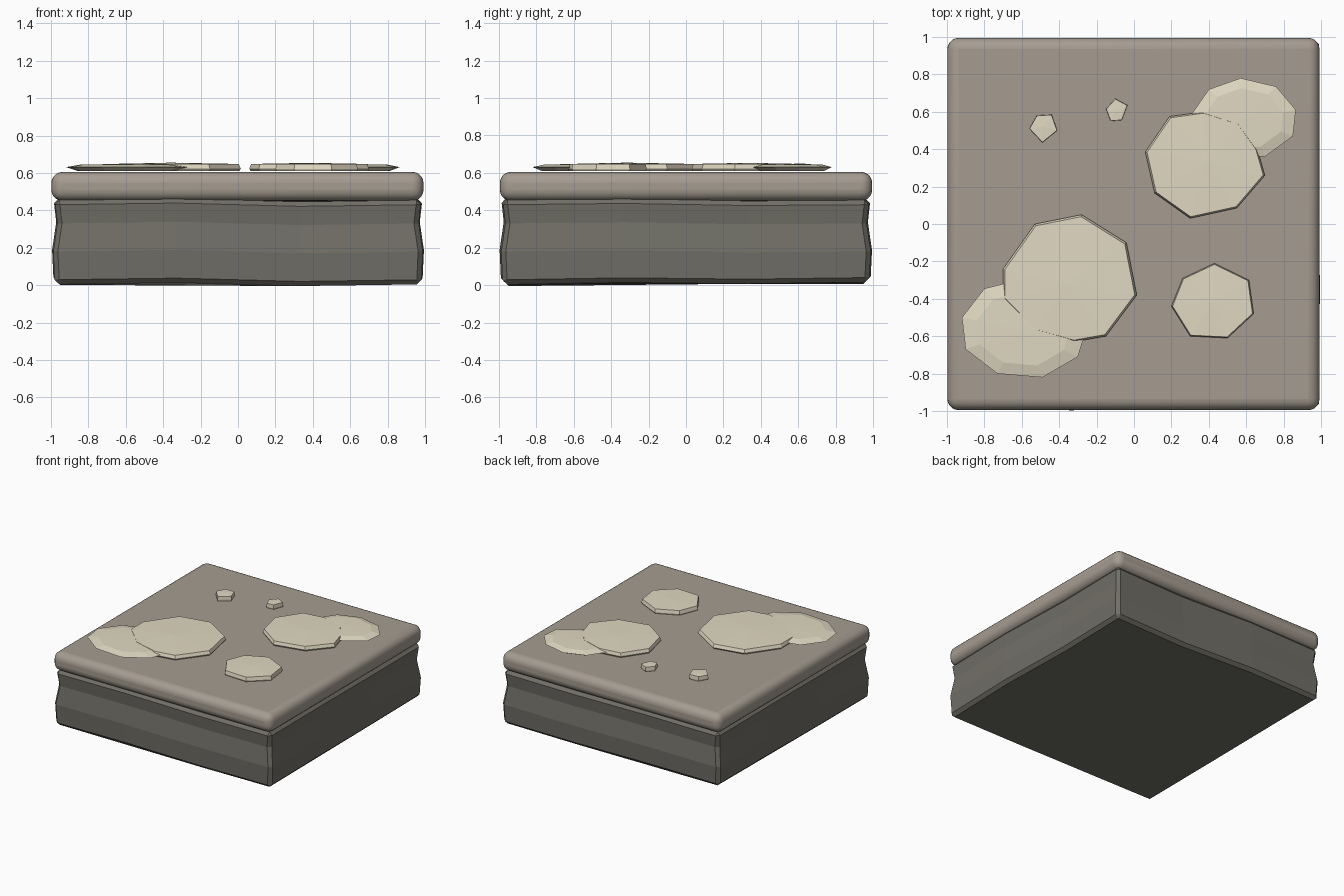
import bpy, bmesh
from mathutils import Vector

if "Cube" in bpy.data.objects:
    bpy.data.objects.remove(bpy.data.objects["Cube"])


def material(name, rgb):
    m = bpy.data.materials.new(name)
    m.diffuse_color = (*rgb, 1)
    m.use_nodes = True
    m.node_tree.nodes["Principled BSDF"].inputs["Base Color"].default_value = m.diffuse_color
    return m


SLAB = material("slab_stone", (0.38, 0.335, 0.285))
BLOCK = material("base_stone", (0.165, 0.158, 0.135))
PATCH = material("pale_patch", (0.75, 0.69, 0.54))


def loft(name, rings, mat, peak=None):
    """Closed mesh through equal-length rings, bottom to top."""
    bm = bmesh.new()
    vs = [[bm.verts.new(p) for p in r] for r in rings]
    n = len(vs[0])
    for a, b in zip(vs, vs[1:]):
        for i in range(n):
            j = (i + 1) % n
            bm.faces.new((a[i], a[j], b[j], b[i]))
    bm.faces.new(vs[0][::-1])
    if peak is None:
        bm.faces.new(vs[-1])
    else:
        c = bm.verts.new(peak)
        for i in range(n):
            bm.faces.new((vs[-1][i], vs[-1][(i + 1) % n], c))
    bmesh.ops.recalc_face_normals(bm, faces=bm.faces)
    me = bpy.data.meshes.new(name)
    bm.to_mesh(me)
    bm.free()
    ob = bpy.data.objects.new(name, me)
    bpy.context.collection.objects.link(ob)
    me.materials.append(mat)
    return ob


def bevel(ob, width, segments):
    m = ob.modifiers.new("bevel", 'BEVEL')
    m.width, m.segments = width, segments
    m.limit_method, m.angle_limit = 'ANGLE', 0.7


# Rough lower block: wobbling rings, hollowed about a third of the way down
T = (-1, -0.33, 0.33)
SQUARE = ([(t, -1) for t in T] + [(1, t) for t in T]
          + [(-t, 1) for t in T] + [(-1, -t) for t in T])
WOBBLE = (0, 0.008, -0.008, 0, 0.006, -0.004, 0, -0.008, 0.006, 0, 0.006, -0.006)
rings = []
for z, half in ((0.01, 0.98), (0.18, 0.988), (0.33, 0.966), (0.455, 0.98)):
    ring = []
    for (x, y), w in zip(SQUARE, WOBBLE):
        s = half + w
        px = x * s if abs(x) == 1 else x
        py = y * s if abs(y) == 1 else y
        ring.append((px, py, z + w * 1.1 + (0.006 * y if z < 0.1 else 0)))
    rings.append(ring)
block = loft("base_block", rings, BLOCK)
bevel(block, 0.025, 1)

# Rounded top slab
bpy.ops.mesh.primitive_cube_add(size=1, location=(-0.003, 0, 0.528))
slab = bpy.context.object
slab.name = "top_slab"
slab.scale = (1.99, 1.99, 0.155)
bpy.ops.object.transform_apply(location=False, rotation=False, scale=True)
slab.data.materials.append(SLAB)
bevel(slab, 0.06, 5)
bpy.ops.object.shade_smooth_by_angle()


def patch(name, outline, levels, peak_z):
    """Faceted flat disc: levels are (scale, z) from bottom to top."""
    c = sum((Vector(p) for p in outline), Vector((0, 0))) / len(outline)
    rings = [[(*(c + (Vector(p) - c) * s), z) for p in outline] for s, z in levels]
    loft(name, rings, PATCH, (c.x, c.y, peak_z))


# Walled patches and thin-edged patches tucked under them
THICK = ((0.98, 0.611), (1.0, 0.622), (0.97, 0.648))
THIN = ((0.8, 0.61), (1.0, 0.631), (0.75, 0.645))
patch("left_patch", [(-0.7, -0.24), (-0.7, -0.4), (-0.53, -0.57), (-0.32, -0.63),
                     (-0.15, -0.6), (0.015, -0.38), (-0.04, -0.1), (-0.28, 0.05),
                     (-0.53, 0.0)], THICK, 0.655)
patch("left_low_patch", [(-0.92, -0.5), (-0.9, -0.67), (-0.73, -0.8), (-0.49, -0.82),
                         (-0.3, -0.71), (-0.26, -0.58), (-0.4, -0.36), (-0.62, -0.3),
                         (-0.8, -0.345)], THIN, 0.648)
patch("right_patch", [(0.06, 0.385), (0.11, 0.165), (0.3, 0.03), (0.55, 0.085),
                      (0.7, 0.26), (0.66, 0.4), (0.56, 0.54), (0.37, 0.6),
                      (0.19, 0.575)], THICK, 0.654)
patch("right_low_patch", [(0.31, 0.59), (0.35, 0.45), (0.5, 0.36), (0.7, 0.36),
                          (0.85, 0.47), (0.865, 0.61), (0.76, 0.735), (0.57, 0.78),
                          (0.4, 0.72)], THIN, 0.648)
patch("front_patch", [(0.2, -0.44), (0.3, -0.6), (0.5, -0.61), (0.64, -0.48),
                      (0.615, -0.3), (0.43, -0.21), (0.26, -0.29)], THICK, 0.652)
patch("small_patch", [(-0.56, 0.51), (-0.49, 0.435), (-0.41, 0.5), (-0.44, 0.585),
                      (-0.52, 0.58)], THICK, 0.651)
patch("tiny_patch", [(-0.15, 0.615), (-0.125, 0.55), (-0.065, 0.555), (-0.035, 0.635),
                     (-0.1, 0.67)], THICK, 0.65)
